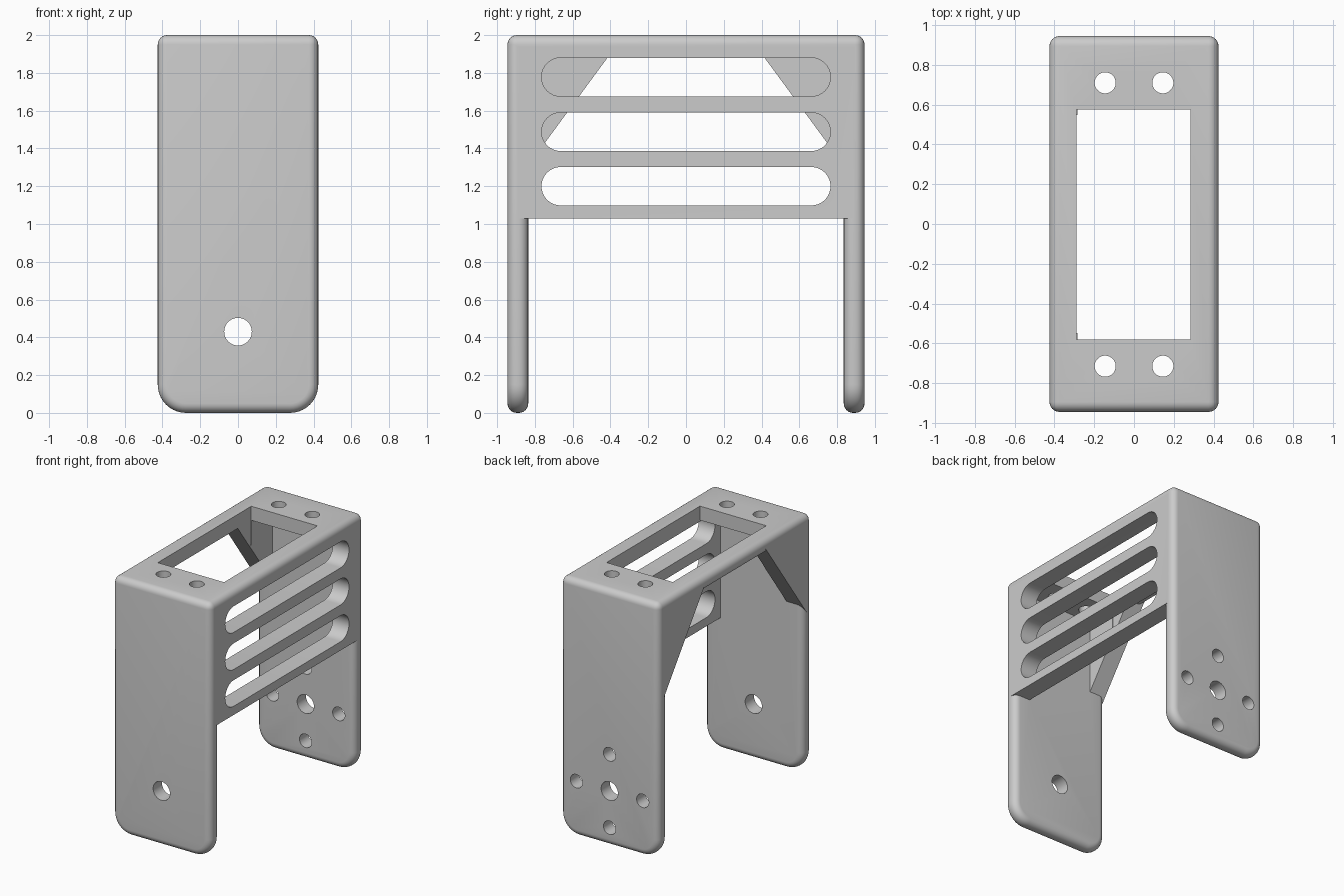
import bpy, bmesh, math
from mathutils import Matrix

cube = bpy.data.objects.get("Cube")
if cube:
    bpy.data.objects.remove(cube, do_unlink=True)

# Overall sizes
HW, HY, H = 0.425, 0.945, 2.0     # half width, half length, height
T, SIDE = 0.11, 0.14              # plate thickness, side wall thickness
R = 0.05                          # edge rounding
INNER_X, LEG_Y = HW - SIDE, HY - T

grey = bpy.data.materials.new("light_grey")
grey.use_nodes = True
colour = (0.6, 0.6, 0.6, 1)
grey.diffuse_color = colour
grey.node_tree.nodes["Principled BSDF"].inputs["Base Color"].default_value = colour


def finish(bm, name):
    bmesh.ops.recalc_face_normals(bm, faces=bm.faces)
    mesh = bpy.data.meshes.new(name)
    bm.to_mesh(mesh)
    bm.free()
    mesh.materials.append(grey)
    obj = bpy.data.objects.new(name, mesh)
    bpy.context.collection.objects.link(obj)
    return obj


def prism_mesh(outline, x0, x1):
    """Extrude a (y, z) outline from x0 to x1."""
    bm = bmesh.new()
    face = bm.faces.new([bm.verts.new((x0, y, z)) for y, z in outline])
    new = bmesh.ops.extrude_face_region(bm, geom=[face])["geom"]
    verts = [v for v in new if isinstance(v, bmesh.types.BMVert)]
    bmesh.ops.translate(bm, verts=verts, vec=(x1 - x0, 0, 0))
    bmesh.ops.recalc_face_normals(bm, faces=bm.faces)
    return bm


def prism(name, outline, x0, x1):
    return finish(prism_mesh(outline, x0, x1), name)


def drill(name, radius, centre, axis):
    """Round cutter along the z or y axis."""
    bm = bmesh.new()
    bmesh.ops.create_cone(bm, cap_ends=True, segments=40, radius1=radius,
                          radius2=radius, depth=0.4)
    if axis == "Y":
        bmesh.ops.rotate(bm, verts=bm.verts, matrix=Matrix.Rotation(math.pi / 2, 3, "X"))
    bmesh.ops.translate(bm, verts=bm.verts, vec=centre)
    return finish(bm, name)


def rectangle(y0, y1, z0, z1):
    return [(y0, z0), (y1, z0), (y1, z1), (y0, z1)]


def combine(target, tool, operation):
    mod = target.modifiers.new(operation.lower(), "BOOLEAN")
    mod.operation, mod.solver, mod.object = operation, "EXACT", tool
    bpy.context.view_layer.objects.active = target
    bpy.ops.object.modifier_apply(modifier=mod.name)
    bpy.data.objects.remove(tool, do_unlink=True)


# U-shaped body: two legs and the top plate
half = [(HY, H), (HY, 0), (LEG_Y, 0), (LEG_Y, H - T)]
bm = prism_mesh(half + [(-y, z) for y, z in reversed(half)], -HW, HW)
corners = [e for e in bm.edges if all(v.co.z < 0.01 for v in e.verts)
           and abs(e.verts[0].co.x - e.verts[1].co.x) < 0.01]
bmesh.ops.bevel(bm, geom=corners, offset=0.15, segments=10, profile=0.5, affect="EDGES")
bmesh.ops.recalc_face_normals(bm, faces=bm.faces)
rims = [e for e in bm.edges if e.calc_face_angle_signed() > 0.8]
bmesh.ops.bevel(bm, geom=rims, offset=R, segments=6, profile=0.5, affect="EDGES")
bracket = finish(bm, "servo_bracket")

# Slotted side wall
end, top = HY - R, H - R - 0.01
combine(bracket, prism("side_wall", rectangle(-end, end, 1.03, top), INNER_X, HW), "UNION")

# Triangular gussets on the open side
slope = 1.36
for s in (-1, 1):
    low = 1.31 - slope * (end - LEG_Y)
    tip = end - (top - low) / slope
    outline = [(s * end, low), (s * end, top), (s * tip, top)]
    combine(bracket, prism("gusset", outline, -HW, -INNER_X), "UNION")

# Opening in the top plate
combine(bracket, prism("opening", rectangle(-0.58, 0.575, H - 0.3, H + 0.1),
                       -INNER_X - 0.003, INNER_X), "DIFFERENCE")

# Three rounded slots in the side wall
SLOT_R, SLOT_Y = 0.102, 0.663
for z in (1.2, 1.488, 1.778):
    outline = []
    for s in (1, -1):
        for i in range(17):
            a = s * math.pi / 2 - math.pi / 2 + math.pi * (i / 16 - 0.5) + (math.pi / 2) * (1 - s) / 1
            a = math.pi * (i / 16 - 0.5) + (0 if s > 0 else math.pi)
            outline.append((s * SLOT_Y + SLOT_R * math.cos(a), z + SLOT_R * math.sin(a)))
    combine(bracket, prism("slot", outline, 0.2, 0.6), "DIFFERENCE")

# Screw holes in the top plate
for x in (-0.145, 0.145):
    for y in (-0.715, 0.71):
        combine(bracket, drill("screw_hole", 0.053, (x, y, H), "Z"), "DIFFERENCE")

# Axle holes in both legs, with four mounting holes around the back one
AXLE_Z, RING = 0.43, 0.287
for y in (-HY, HY):
    combine(bracket, drill("axle_hole", 0.073, (0, y, AXLE_Z), "Y"), "DIFFERENCE")
for dx, dz in ((1, 0), (-1, 0), (0, 1), (0, -1)):
    combine(bracket, drill("mount_hole", 0.053, (dx * RING, HY, AXLE_Z + dz * RING), "Y"),
            "DIFFERENCE")

# Smooth rounded edges, keep cut edges crisp
bpy.ops.object.select_all(action="DESELECT")
bracket.select_set(True)
bpy.context.view_layer.objects.active = bracket
bpy.ops.object.shade_smooth_by_angle(angle=math.radians(30))
